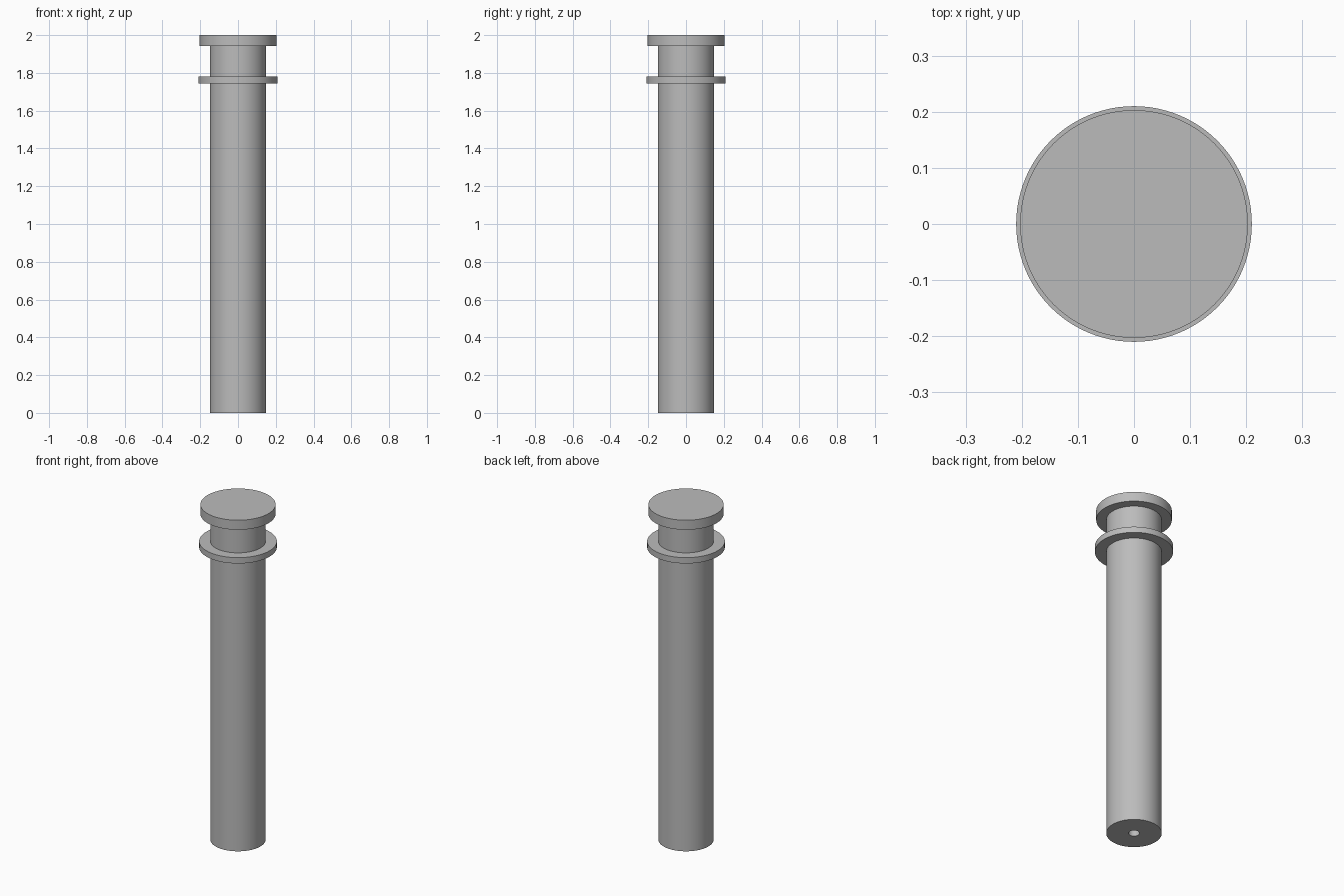
import bpy
import bmesh
import math

cube = bpy.data.objects.get("Cube")
if cube:
    bpy.data.objects.remove(cube, do_unlink=True)

SIDES = 96
SHAFT, HEAD, COLLAR, BORE = 0.149, 0.203, 0.21, 0.03

# Plain grey metal
grey = bpy.data.materials.new("grey metal")
grey.use_nodes = True
colour = (0.5, 0.5, 0.5, 1)
grey.diffuse_color = colour
grey.node_tree.nodes["Principled BSDF"].inputs["Base Color"].default_value = colour


def lathe(name, profile):
    """Turn a (radius, height) profile around the z axis."""
    bm = bmesh.new()
    verts = [bm.verts.new((r, 0, z)) for r, z in profile]
    edges = [bm.edges.new(pair) for pair in zip(verts, verts[1:])]
    bmesh.ops.spin(bm, geom=verts + edges, cent=(0, 0, 0), axis=(0, 0, 1),
                   angle=math.tau, steps=SIDES)
    bmesh.ops.remove_doubles(bm, verts=bm.verts, dist=1e-5)
    bmesh.ops.recalc_face_normals(bm, faces=bm.faces)
    mesh = bpy.data.meshes.new(name)
    bm.to_mesh(mesh)
    bm.free()
    mesh.materials.append(grey)
    obj = bpy.data.objects.new(name, mesh)
    bpy.context.collection.objects.link(obj)
    bpy.ops.object.select_all(action="DESELECT")
    obj.select_set(True)
    bpy.context.view_layer.objects.active = obj
    bpy.ops.object.shade_smooth_by_angle(angle=math.radians(30))
    return obj


# One turned pin: blind bore, shaft, collar, neck and flat head
lathe("headed_pin", [
    (0, 0.3), (BORE, 0.3), (BORE, 0),
    (SHAFT, 0), (SHAFT, 1.745),
    (COLLAR, 1.745), (COLLAR, 1.78), (SHAFT, 1.78),
    (SHAFT, 1.943), (HEAD, 1.943), (HEAD, 2), (0, 2),
])
